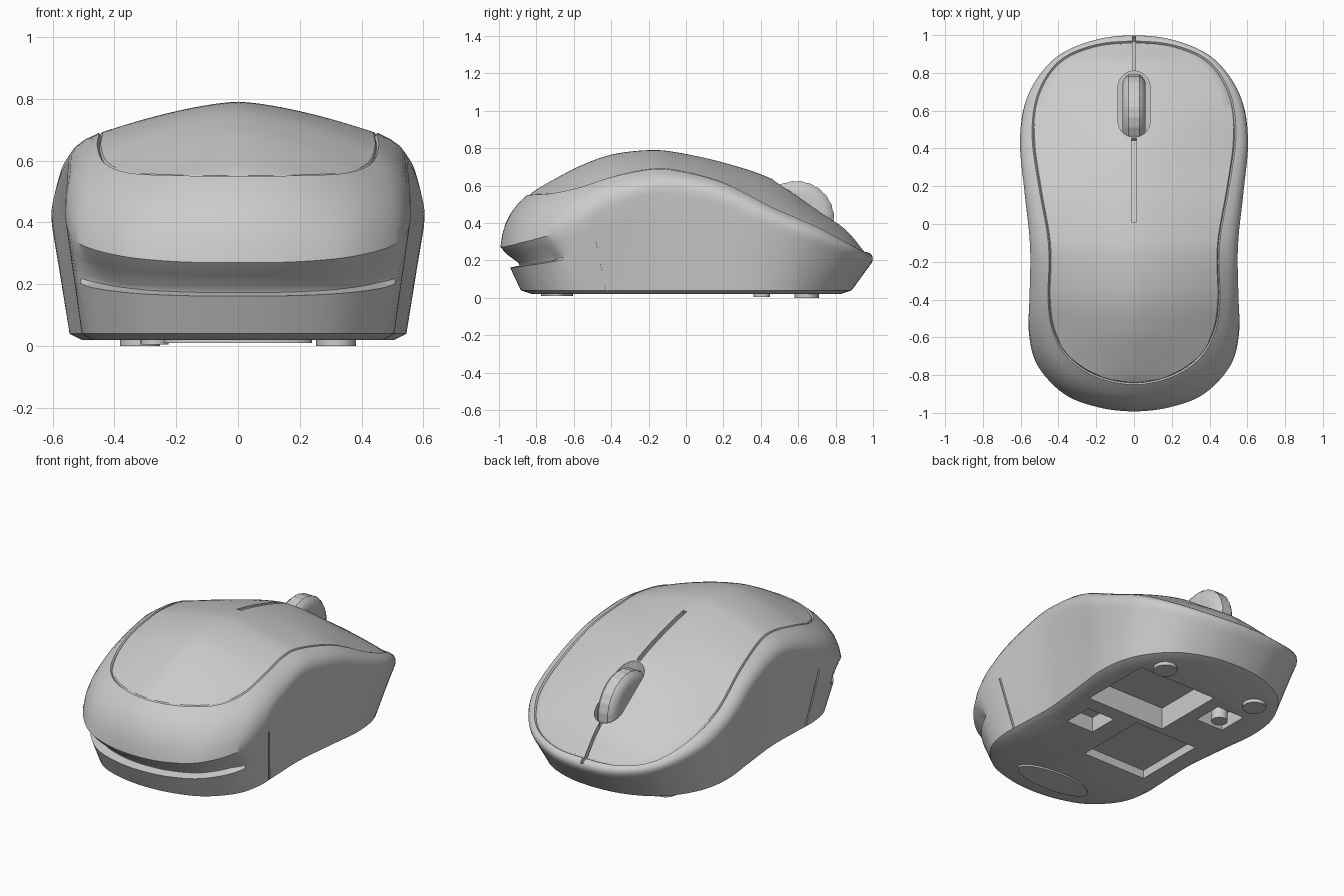
import bpy, bmesh, math
from mathutils import Vector

if "Cube" in bpy.data.objects:
    bpy.data.objects.remove(bpy.data.objects["Cube"])

STEPS = 6     # spline samples between control points
ACROSS = 24   # quads across the top panel


def new_object(name, bm):
    bmesh.ops.recalc_face_normals(bm, faces=bm.faces)
    mesh = bpy.data.meshes.new(name)
    bm.to_mesh(mesh)
    bm.free()
    ob = bpy.data.objects.new(name, mesh)
    bpy.context.collection.objects.link(ob)
    return ob


def smooth(ob, angle=32):
    bpy.ops.object.select_all(action='DESELECT')
    ob.select_set(True)
    bpy.context.view_layer.objects.active = ob
    bpy.ops.object.shade_smooth_by_angle(angle=math.radians(angle))


def spline(points):
    """Catmull-Rom through half an outline, smooth across the centre plane."""
    p = [Vector(q) for q in points]
    mirror = lambda v: Vector((-v[0], *v[1:]))
    p = [mirror(p[1])] + p + [mirror(p[-2])]
    out = []
    for a, b, c, d in zip(p, p[1:], p[2:], p[3:]):
        for k in range(STEPS):
            t = k / STEPS
            out.append(0.5 * (2 * b + (c - a) * t + (2 * a - 5 * b + 4 * c - d) * t * t
                              + (3 * b - a - 3 * c + d) * t ** 3))
    return out + [p[-2]]


# Half outlines from back to front: widest line (x, y, z)
waist = spline([(0, .995, .19), (.22, .965, .195), (.42, .86, .225), (.56, .66, .295),
                (.602, .43, .395), (.575, .15, .51), (.548, -.13, .56), (.553, -.38, .495),
                (.556, -.58, .395), (.51, -.75, .33), (.37, -.9, .29), (.19, -.97, .273),
                (0, -.992, .27)])
# Top panel edge (x, y, z, crown height on the centre line)
panel = spline([(0, .968, .245, .245), (.22, .945, .25, .275), (.40, .86, .295, .37),
                (.51, .69, .385, .49), (.54, .47, .48, .635), (.505, .2, .615, .725),
                (.46, -.05, .68, .778), (.45, -.2, .686, .79), (.455, -.4, .645, .767),
                (.43, -.57, .59, .708), (.35, -.71, .56, .637), (.2, -.81, .552, .58),
                (0, -.85, .55, .55)])
M = len(waist) - 1


def lower_ring(f, groove):
    """Blend from the widest line to the foot line; the groove runs round the front end."""
    ring = []
    for p in waist:
        k = min(max((-p.y - .68) / .1, 0), 1) * groove
        ring.append((p.x * (1 - .095 * f) * (1 - .06 * k),
                     p.y * (1 - .11 * f) * (1 - .06 * k), p.z * (1 - f) + .04 * f))
    return ring


def band_ring(t):
    """Bulging band between the widest line and the panel edge."""
    ring = []
    for p, q in zip(waist, panel):
        v = p.lerp(q.to_3d(), t)
        b = .035 * 4 * t * (1 - t) * min(1, (q.z - p.z) / .12)
        n = Vector((p.x, p.y * .45, .25)).normalized() * b
        ring.append((v.x + n.x, v.y + n.y, v.z + n.z))
    return ring


# Main shell: stacked rings, then the domed panel
rings = [[(p.x * .84, p.y * .83, .02) for p in waist]]
rings += [lower_ring(f, g) for f, g in
          [(1, 0), (.75, 0), (.47, 0), (.42, 1), (.36, 1), (.18, .35), (0, 0)]]
rings += [band_ring(t) for t in (.2, .4, .6, .8, 1)]
rings += [[(p.x * .985, p.y * .99, p.z - .008) for p in panel]]
rings += [[(p.x * .975, p.y * .985, p.z + .002) for p in panel]]

bm = bmesh.new()
loops = []
for r in rings:
    full = r + [(-x, y, z) for x, y, z in r[-2:0:-1]]
    loops.append([bm.verts.new(v) for v in full])
for a, b in zip(loops, loops[1:]):
    for i in range(2 * M):
        j = (i + 1) % (2 * M)
        bm.faces.new((a[i], a[j], b[j], b[i]))
bm.faces.new(loops[0])
edge, rows = loops[-1], []
for i in range(M + 1):
    if i in (0, M):
        rows.append([edge[i]] * (ACROSS + 1))
        continue
    v, crown = edge[i].co, panel[i][3]
    row = [edge[i]]
    for k in range(1, ACROSS):
        u = 1 - 2 * k / ACROSS
        row.append(bm.verts.new((v.x * u, v.y, crown - (crown - v.z) * abs(u) ** 1.5)))
    rows.append(row + [edge[2 * M - i]])
for a, b in zip(rows, rows[1:]):
    for k in range(ACROSS):
        bm.faces.new(dict.fromkeys((a[k], a[k + 1], b[k + 1], b[k])))
shell = new_object("main_shell", bm)


def box(name, loc, size, rot=(0, 0, 0)):
    bm = bmesh.new()
    bmesh.ops.create_cube(bm, size=1)
    bmesh.ops.scale(bm, vec=size, verts=bm.verts)
    ob = new_object(name, bm)
    ob.location, ob.rotation_euler = loc, rot
    return ob


def disc(name, x, y, rx, ry, z0, z1, seg=40):
    bm = bmesh.new()
    bmesh.ops.create_cone(bm, cap_ends=True, segments=seg, radius1=1, radius2=1, depth=1)
    bmesh.ops.scale(bm, vec=(rx, ry, z1 - z0), verts=bm.verts)
    bmesh.ops.translate(bm, vec=(x, y, (z0 + z1) / 2), verts=bm.verts)
    return new_object(name, bm)


def wheel_well():
    """Stadium-shaped hole round the scroll wheel."""
    bm = bmesh.new()
    pts = []
    for k in range(24):
        a = 2 * math.pi * (k + .5) / 24
        pts.append((.085 * math.cos(a), .635 + math.copysign(.09, math.sin(a)) + .085 * math.sin(a)))
    lo = [bm.verts.new((x, y, .2)) for x, y in pts]
    hi = [bm.verts.new((x, y, .9)) for x, y in pts]
    bm.faces.new(lo)
    bm.faces.new(hi)
    for i in range(24):
        j = (i + 1) % 24
        bm.faces.new((lo[i], lo[j], hi[j], hi[i]))
    return new_object("wheel_well_cutter", bm)


# Cutters: button split, wheel well, side seams, recesses in the underside
cutters = [
    wheel_well(),
    box("split_cutter", (0, .24, .735), (.026, .46, .14), (-.287, 0, 0)),
    box("front_split_cutter", (0, .89, .33), (.018, .3, .08), (-.79, 0, 0)),
    box("sensor_cutter", (.16, .34, .06), (.52, .44, .18)),
    box("battery_cutter", (-.16, -.14, .03), (.42, .44, .08)),
    box("latch_cutter", (.26, -.06, .04), (.18, .18, .14)),
    box("switch_cutter", (-.27, .41, .04), (.18, .18, .14)),
]
for s in (1, -1):
    cutters.append(box("side_seam_cutter", (s * .545, -.455, .2), (.05, .012, .34),
                       (.2, s * .135, 0)))
bpy.context.view_layer.objects.active = shell
for c in cutters:
    c.hide_render = True
    mod = shell.modifiers.new(c.name, 'BOOLEAN')
    mod.operation, mod.solver, mod.object = 'DIFFERENCE', 'EXACT', c
    bpy.ops.object.modifier_apply(modifier=mod.name)
for c in cutters:
    bpy.data.objects.remove(c)
smooth(shell)

# Scroll wheel: ribbed lathe around the x axis
bm = bmesh.new()
SEG = 72
profile = [(-.062, .13), (-.06, .165), (-.045, .19), (-.03, .203), (.03, .203),
           (.045, .19), (.06, .165), (.062, .13)]
rows = []
for k in range(SEG):
    a = 2 * math.pi * k / SEG
    dip = .004 if k % 3 == 0 else 0
    rows.append([bm.verts.new((x, (r - dip * (r > .2)) * math.cos(a),
                               (r - dip * (r > .2)) * math.sin(a))) for x, r in profile])
for k in range(SEG):
    a, b = rows[k], rows[(k + 1) % SEG]
    for i in range(len(profile) - 1):
        bm.faces.new((a[i], a[i + 1], b[i + 1], b[i]))
bm.faces.new([r[0] for r in rows])
bm.faces.new([r[-1] for r in rows])
wheel = new_object("scroll_wheel", bm)
wheel.location = (0, .59, .422)
smooth(wheel, 30)

# Glide feet and power switch
smooth(disc("front_foot", 0, -.69, .24, .085, .01, .03))
for s, side in ((1, "right"), (-1, "left")):
    smooth(disc("back_foot_" + side, s * .317, .645, .065, .065, 0, .03))
smooth(disc("power_switch", -.27, .405, .045, .045, .005, .12, 24))
